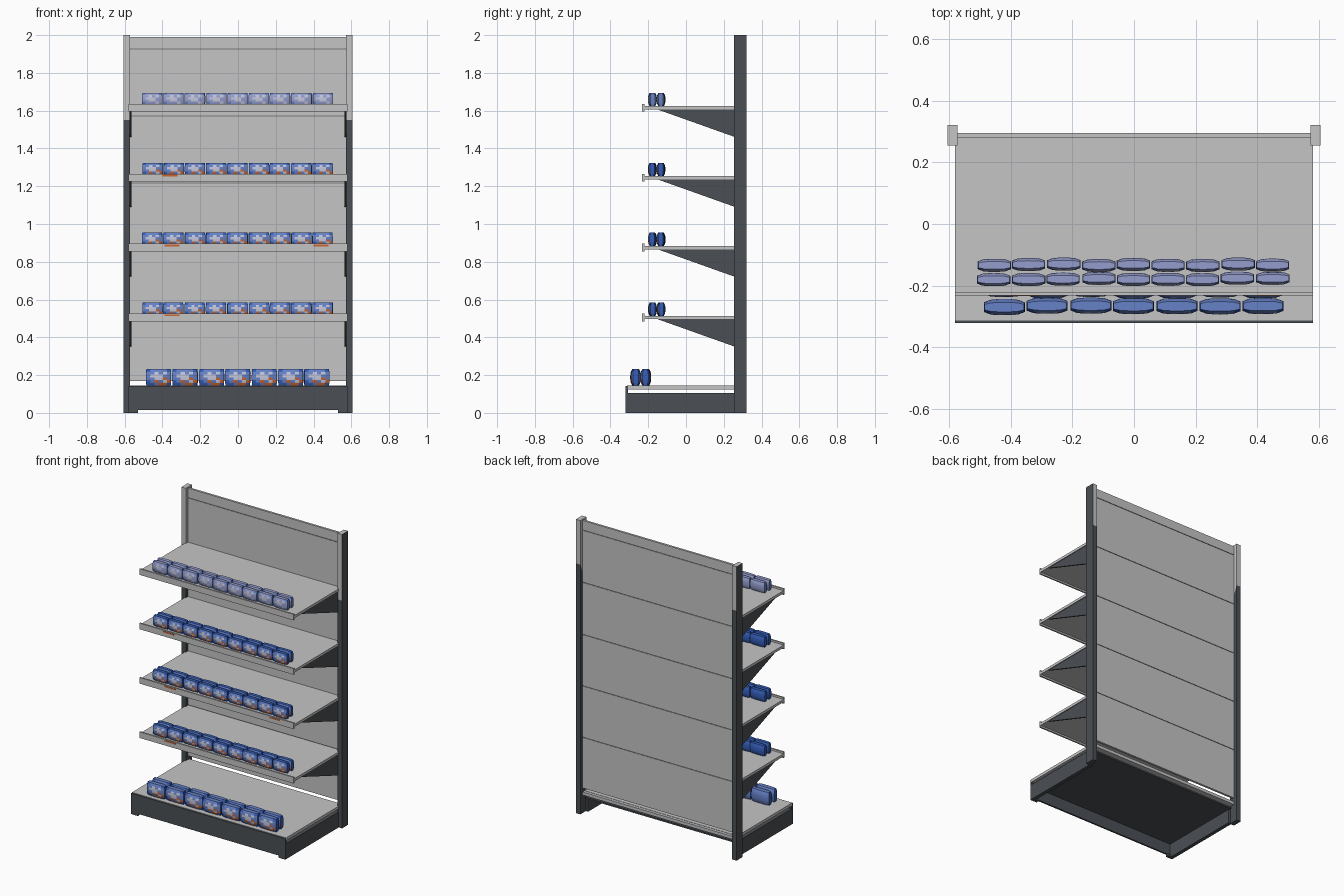
import bpy, bmesh, random
from mathutils import Vector

random.seed(4)
cube = bpy.data.objects.get("Cube")
if cube:
    bpy.data.objects.remove(cube, do_unlink=True)


def material(name, rgb):
    m = bpy.data.materials.new(name)
    m.use_nodes = True
    m.diffuse_color = (*rgb, 1)
    bsdf = m.node_tree.nodes["Principled BSDF"]
    bsdf.inputs["Base Color"].default_value = (*rgb, 1)
    bsdf.inputs["Roughness"].default_value = 0.7
    return m


LIGHT = material("light_grey", (0.56, 0.56, 0.56))
SEAM = material("seam_grey", (0.2, 0.2, 0.2))
DARK = material("dark_grey", (0.07, 0.08, 0.09))
BLUE = material("blue", (0.035, 0.11, 0.48))
SOFT = material("soft_blue", (0.13, 0.22, 0.57))
LAVENDER = material("lavender", (0.3, 0.34, 0.62))
PALE = material("pale_label", (0.55, 0.57, 0.7))
ORANGE = material("orange", (0.6, 0.13, 0.03))


def add_object(name, mesh, mats=()):
    for m in mats:
        mesh.materials.append(m)
    ob = bpy.data.objects.new(name, mesh)
    bpy.context.collection.objects.link(ob)
    return ob


def finish(name, bm, *mats):
    bmesh.ops.recalc_face_normals(bm, faces=bm.faces)
    mesh = bpy.data.meshes.new(name)
    bm.to_mesh(mesh)
    bm.free()
    return add_object(name, mesh, mats)


def box_bmesh(x, y, z):
    bm = bmesh.new()
    bmesh.ops.create_cube(bm, size=1)
    for v in bm.verts:
        v.co = [r[0] if c < 0 else r[1] for c, r in zip(v.co, (x, y, z))]
    return bm


def box(name, x, y, z, mat):
    return finish(name, box_bmesh(x, y, z), mat)


def prism(name, profile, x0, x1, mat):
    """Extrude a (y, z) outline along x."""
    bm = bmesh.new()
    face = bm.faces.new([bm.verts.new((x0, y, z)) for y, z in profile])
    ext = bmesh.ops.extrude_face_region(bm, geom=[face])["geom"]
    for v in ext:
        if isinstance(v, bmesh.types.BMVert):
            v.co.x = x1
    return finish(name, bm, mat)


# Upright posts: pale upper part, dark lower part and dark outer side
for side, label in ((1, "left"), (-1, "right")):
    bm = box_bmesh(sorted((side * 0.572, side * 0.605)), (0.255, 0.32), (0, 2))
    bmesh.ops.bisect_plane(bm, geom=bm.verts[:] + bm.edges[:] + bm.faces[:],
                           plane_co=(0, 0.255, 1.55), plane_no=(0, -0.15, 0.065))
    bm.normal_update()
    for f in bm.faces:
        c = f.calc_center_median()
        upper = c.z > 1.55 + (c.y - 0.255) * 2.3
        f.material_index = 0 if upper and f.normal.x * side < 0.5 else 1
    finish(label + "_post", bm, LIGHT, DARK)

# Back wall: stacked panels over a thin core that shows as seams
box("back_core", (-0.57, 0.57), (0.283, 0.292), (0.172, 1.99), SEAM)
levels = [0.17, 0.52, 0.87, 1.22, 1.575, 1.93, 1.997]
for i, (low, high) in enumerate(zip(levels, levels[1:])):
    box(f"back_panel_{i}", (-0.573, 0.573), (0.28, 0.295), (low, high - 0.006), LIGHT)

# Base: kick board, feet, side boards, bottom deck, rear rail
box("kick_board", (-0.58, 0.58), (-0.32, -0.308), (0.015, 0.142), DARK)
box("base_deck", (-0.56, 0.56), (-0.308, 0.28), (0.095, 0.105), DARK)
box("rear_rail", (-0.573, 0.573), (0.27, 0.295), (0.122, 0.143), LIGHT)
box("base_shelf", (-0.58, 0.58), (-0.312, 0.275), (0.125, 0.145), LIGHT)
for side, label in ((1, "left"), (-1, "right")):
    box(label + "_base_side", sorted((side * 0.555, side * 0.58)), (-0.308, 0.26), (0.0, 0.106), DARK)
    box(label + "_front_foot", sorted((side * 0.53, side * 0.58)), (-0.32, -0.3), (0, 0.016), DARK)

# Shelves with front lip, brackets and small orange tags
shelf_tops = [1.624 - 0.37 * i for i in range(4)]
tags = [(), (-0.36,), (-0.35, 0.44), (-0.35,)]
for n, top in enumerate(shelf_tops):
    box(f"shelf_{n}", (-0.58, 0.58), (-0.225, 0.28), (top - 0.018, top), LIGHT)
    box(f"shelf_lip_{n}", (-0.58, 0.58), (-0.232, -0.221), (top - 0.029, top + 0.012), LIGHT)
    for side, label in ((1, "left"), (-1, "right")):
        under = top - 0.018
        prism(f"{label}_bracket_{n}", [(-0.15, under), (0.257, under), (0.257, under - 0.145)],
              side * 0.564, side * 0.574, DARK)
    for x in tags[n]:
        box(f"tag_{n}", (x - 0.04, x + 0.04), (-0.234, -0.231), (top - 0.002, top + 0.007), ORANGE)

# Pillow-shaped pack; front pattern letters are rows from the top down
PATTERN = ["bssssb", "sspsps", "spppss", "ssppos", "bsospo", "bbsoob"]
CODES = {"b": 0, "s": 1, "p": 2, "o": 3}


def pack_mesh(name, w, d, h, mats, pale):
    bm = bmesh.new()
    bmesh.ops.create_cube(bm, size=2)
    bmesh.ops.subdivide_edges(bm, edges=bm.edges[:], cuts=5, use_grid_fill=True)
    bm.normal_update()
    for f in bm.faces:
        c = f.calc_center_median()
        if f.normal.y < -0.9:
            code = PATTERN[int((1 - c.z) * 3)][int((c.x + 1) * 3)]
            f.material_index = CODES[code]
        elif pale and abs(f.normal.x) < 0.5:
            f.material_index = 1
    for v in bm.verts:
        x, y, z = v.co
        bulge = (1 - 0.4 * abs(x) ** 4) * (1 - 0.42 * abs(z) ** 3)
        pinch = 1 - 0.04 * abs(z) ** 4
        v.co = Vector((x * w / 2 * pinch, y * d / 2 * bulge, (z + 1) * h / 2))
    for f in bm.faces:
        f.smooth = True
    mesh = bpy.data.meshes.new(name)
    bm.to_mesh(mesh)
    bm.free()
    for m in mats:
        mesh.materials.append(m)
    mesh.set_sharp_from_angle(angle=0.7)
    return mesh


def fill_row(name, mesh, count, x0, x1, depths, z):
    pitch = (x1 - x0) / count
    for row, y in enumerate(depths):
        for i in range(count):
            ob = add_object(f"{name}_{row}_{i}", mesh)
            ob.location = (x0 + pitch * (i + 0.5) + random.uniform(-0.002, 0.002),
                           y + random.uniform(-0.003, 0.003), z)


# Packs on every level
small = pack_mesh("small_pack", 0.108, 0.042, 0.07, (BLUE, SOFT, PALE, ORANGE), False)
faded = pack_mesh("faded_pack", 0.108, 0.042, 0.07, (SOFT, LAVENDER, PALE, LAVENDER), True)
large = pack_mesh("large_pack", 0.133, 0.052, 0.087, (BLUE, SOFT, PALE, ORANGE), True)
for n, top in enumerate(shelf_tops):
    fill_row(f"pack_level_{n}", small if n else faded, 9, -0.51, 0.505, (-0.178, -0.132), top)
fill_row("pack_base", large, 7, -0.49, 0.487, (-0.267, -0.213), 0.145)
